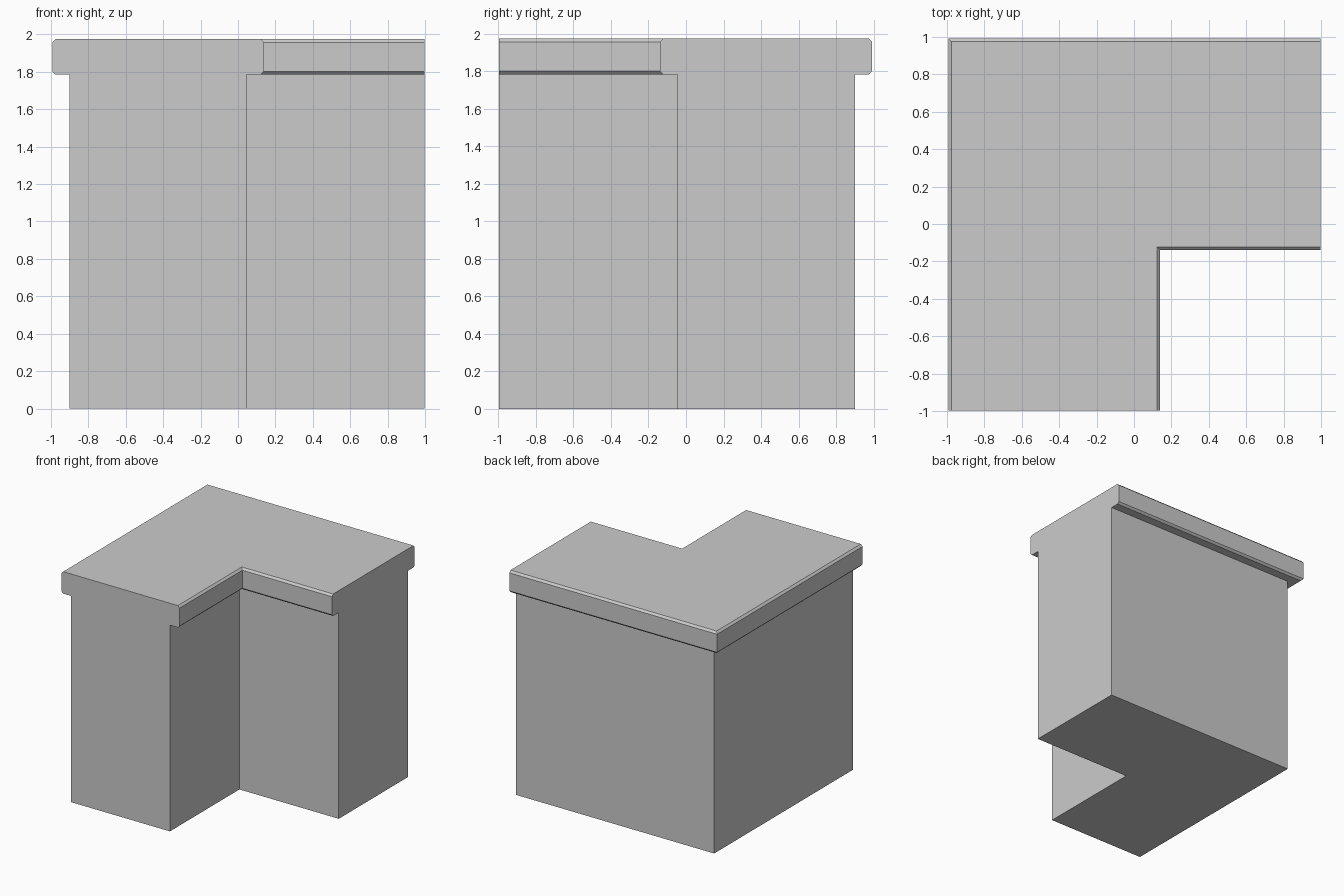
import bpy, bmesh

cube = bpy.data.objects.get("Cube")
if cube:
    bpy.data.objects.remove(cube, do_unlink=True)

GREY = (0.6, 0.6, 0.6, 1.0)
grey = bpy.data.materials.new("plain_grey")
grey.use_nodes = True
grey.diffuse_color = GREY
grey.node_tree.nodes["Principled BSDF"].inputs["Base Color"].default_value = GREY

END = 0.997        # flush cut ends of both legs
BACK = 0.9         # outer faces of the cabinet
INNER = 0.046      # faces of the inside corner
OVERHANG = 0.093
CHAMFER = 0.017


def outline(d):
    """L-shaped plan, grown by d on the long sides but not at the cut ends."""
    outer, inner = BACK + d, INNER + d
    return [(-outer, -END), (inner, -END), (inner, -inner),
            (END, -inner), (END, outer), (-outer, outer)]


def loft(name, sections):
    """Stack L outlines given as (height, growth) and close both ends."""
    bm = bmesh.new()
    rings = [[bm.verts.new((x, y, z)) for x, y in outline(d)] for z, d in sections]
    bm.faces.new(rings[0][::-1])
    bm.faces.new(rings[-1])
    for low, high in zip(rings, rings[1:]):
        for i in range(len(low)):
            j = (i + 1) % len(low)
            bm.faces.new((low[i], low[j], high[j], high[i]))
    bmesh.ops.recalc_face_normals(bm, faces=bm.faces)
    mesh = bpy.data.meshes.new(name)
    bm.to_mesh(mesh)
    bm.free()
    mesh.materials.append(grey)
    obj = bpy.data.objects.new(name, mesh)
    bpy.context.collection.objects.link(obj)
    return obj


# Corner body
BOTTOM, TOP = 1.785, 1.975
loft("corner_body", [(0, 0), (BOTTOM, 0)])

# Overhanging top slab with chamfered long edges
loft("top_slab", [(BOTTOM, OVERHANG - CHAMFER),
                  (BOTTOM + CHAMFER, OVERHANG),
                  (TOP - CHAMFER, OVERHANG),
                  (TOP, OVERHANG - CHAMFER)])
